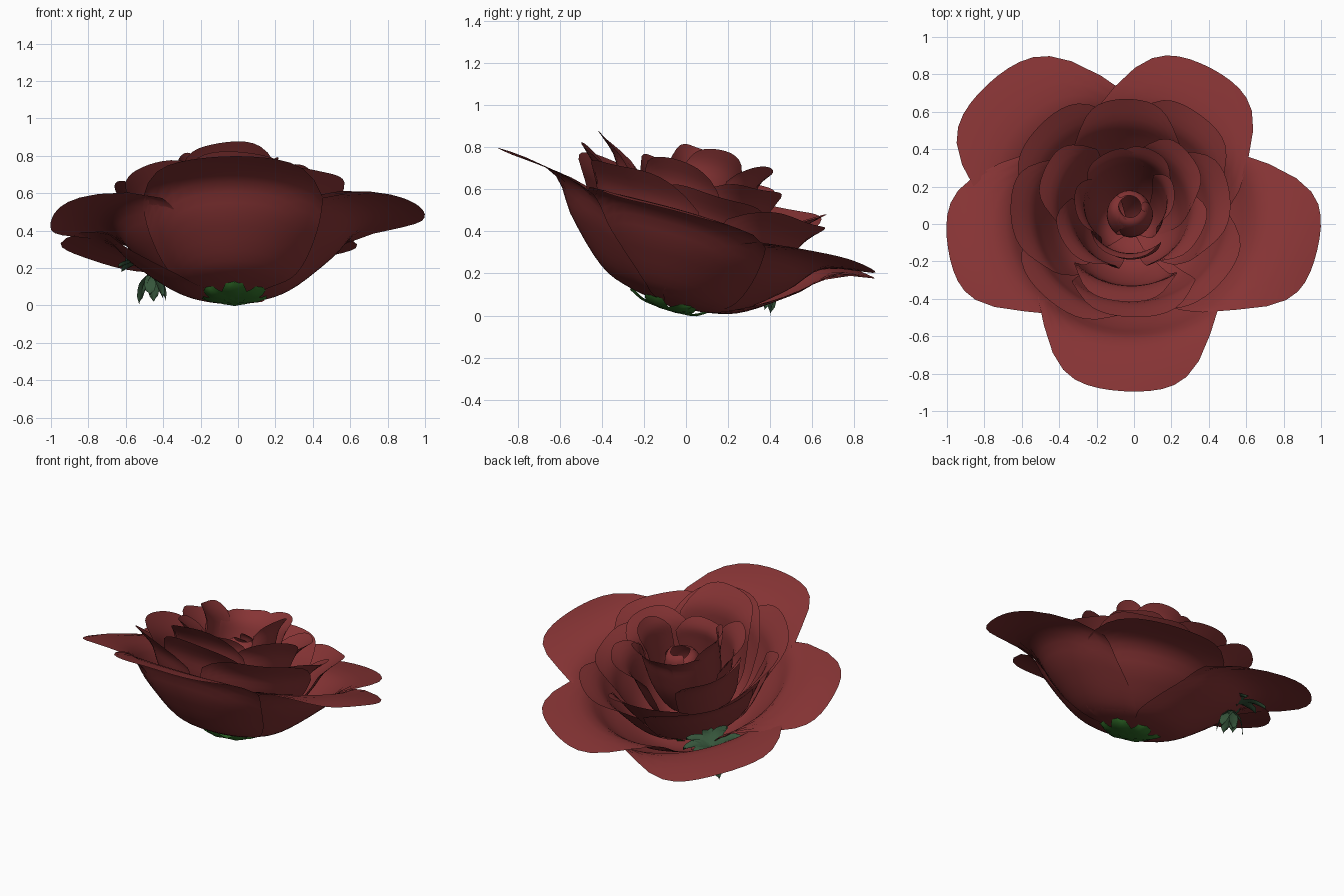
import bpy, bmesh, math, random
from mathutils import Vector, Matrix

random.seed(4)
cube = bpy.data.objects.get("Cube")
if cube:
    bpy.data.objects.remove(cube, do_unlink=True)


def material(name, rgb):
    m = bpy.data.materials.new(name)
    m.use_nodes = True
    m.diffuse_color = (*rgb, 1)
    m.node_tree.nodes["Principled BSDF"].inputs["Base Color"].default_value = (*rgb, 1)
    return m


RED = material("petal red", (0.24, 0.034, 0.035))
GREEN = material("calyx green", (0.035, 0.18, 0.025))
DULL = material("dull leaf green", (0.036, 0.09, 0.043))

# The whole bloom leans towards the back
LEAN = Matrix.Translation((-0.02, -0.08, 0.045)) @ Matrix.Rotation(math.radians(-17), 4, "X")


def along(points, t):
    """Smooth curve through profile points, t from 0 to 1."""
    x = min(max(t, 0), 1) * (len(points) - 1)
    i = min(int(x), len(points) - 2)
    f = x - i
    p = [Vector(points[min(max(k, 0), len(points) - 1)]) for k in range(i - 1, i + 3)]
    return 0.5 * (2 * p[1] + (p[2] - p[0]) * f
                  + (2 * p[0] - 5 * p[1] + 4 * p[2] - p[3]) * f ** 2
                  + (3 * p[1] - p[0] - 3 * p[2] + p[3]) * f ** 3)


def sheet(name, func, rows, cols, mat, matrix):
    """Grid surface from func(u, v), u in 0..1 and v in -1..1."""
    bm = bmesh.new()
    grid = [[bm.verts.new(matrix @ func(i / rows, 2 * j / cols - 1))
             for j in range(cols + 1)] for i in range(rows + 1)]
    for i in range(rows):
        for j in range(cols):
            bm.faces.new((grid[i][j], grid[i][j + 1], grid[i + 1][j + 1], grid[i + 1][j]))
    mesh = bpy.data.meshes.new(name)
    bm.to_mesh(mesh)
    bm.free()
    mesh.shade_smooth()
    mesh.materials.append(mat)
    obj = bpy.data.objects.new(name, mesh)
    bpy.context.collection.objects.link(obj)
    return obj


def petal(name, profile, azimuth, half, reach, rise, droop=0.0, bulge=0.0):
    """Cupped petal that wraps round the bloom axis."""
    az, phase = math.radians(azimuth), random.uniform(0, 6)

    def point(u, v):
        s = u * (1 - 0.24 * abs(v) ** 3.6)
        r, z = along(profile, s)
        r, z = r * reach + bulge * math.sin(math.pi * s), z * rise
        width = half * (1 - (1 - u) ** 2.2) * v
        a = az + max(-1.5, min(1.5, width / max(r, 0.03)))
        r *= 1 + 0.015 * v
        z += 0.012 * u ** 3 * math.sin(3 * v + phase) - droop * s ** 5
        return Vector((r * math.cos(a), r * math.sin(a), z))

    sheet(name, point, 18, 16, RED, LEAN)


# Profiles from base to lip, as radius and height
OUTER = [(0, 0), (.2, .03), (.34, .09), (.53, .26), (.68, .43), (.97, .49)]
MIDDLE = [(0, .05), (.2, .09), (.36, .2), (.47, .38), (.53, .5), (.64, .6)]
INNER = [(0, .1), (.15, .14), (.26, .28), (.31, .45), (.35, .6), (.44, .7)]
HEART = [(0, .15), (.12, .2), (.18, .35), (.2, .5), (.21, .6), (.25, .67)]
BUD = [(0, .2), (.08, .3), (.12, .45), (.1, .56), (.06, .6)]

# Each petal: azimuth, half width, reach, rise, then lip droop and bulge
RINGS = {
    "outer_petal": (OUTER, [(-92, .54, 1.03, 1.06, .05, .025), (-11, .5, 1.05, 1.06, .09, -.01),
                            (62, .5, .95, .92, 0, .01), (136, .57, 1.09, .92, .03, -.01),
                            (190, .51, 1.02, 1.05, .13)]),
    "middle_petal": (MIDDLE, [(-88, .36, .98, 1.02), (-42, .38, 1, .96), (8, .33, .84, .96),
                              (54, .34, 1, .97), (92, .3, .92, 1.04), (137, .38, 1.03, 1.02),
                              (181, .34, 1, 1), (228, .38, 1.06, .96)]),
    "inner_petal": (INNER, [(-95, .3, 1.28, .98), (-25, .24, .95, .95), (40, .24, .95, .95),
                            (158, .26, 1.12, .98), (212, .24, .95, .95)]),
    "heart_petal": (HEART, [(-100, .22, 1.2, .95), (5, .16, .95, 1.15), (68, .19, 1.15, 1.13),
                            (118, .19, 1.15, 1.1), (190, .18, 1.2, 1.15)]),
    "bud_petal": (BUD, [(-60, .13, 1, 1), (60, .13, .95, 1.02), (180, .13, 1.04, .98)]),
}
for ring, (profile, petals) in RINGS.items():
    for n, shape in enumerate(petals, 1):
        petal(f"{ring}_{n}", profile, *shape)


def sepal(name, azimuth, profile, half, mat, matrix):
    """Pointed leaf that follows a radius and height profile."""
    turn = Matrix.Rotation(math.radians(azimuth), 4, "Z")

    def point(u, v):
        r, z = along(profile, u)
        w = half * (1 - u) ** 0.6 * (0.5 + u) * v
        return Vector((r, w, z + 0.02 * abs(v) * u))

    sheet(name, point, 6, 4, mat, matrix @ turn)


# Calyx cap under the bowl
for k in range(6):
    sepal(f"calyx_sepal_{k + 1}", 60 * k + 30,
          [(0, -.022), (.08, -.018), (.14, -.008), (.2, .02 + .015 * (k % 2))],
          .1, GREEN, LEAN)

# Loose spiky leaf cluster tucked between the back left petals
CLUSTER = Matrix.Translation((-.46, .38, .185)) @ Matrix.Rotation(math.radians(-12), 4, "X")
for k in range(8):
    reach = random.uniform(.14, .21)
    sepal(f"cluster_leaf_{k + 1}", 45 * k + random.uniform(-10, 10),
          [(0, .02), (reach * .5, .05), (reach, .02)], .06, DULL, CLUSTER)
for k in range(6):
    reach = random.uniform(.05, .1)
    sepal(f"cluster_spike_{k + 1}", 60 * k + 20,
          [(0, -.02), (reach * .7, -.08), (reach, random.uniform(-.18, -.14))],
          .05, DULL, CLUSTER)
